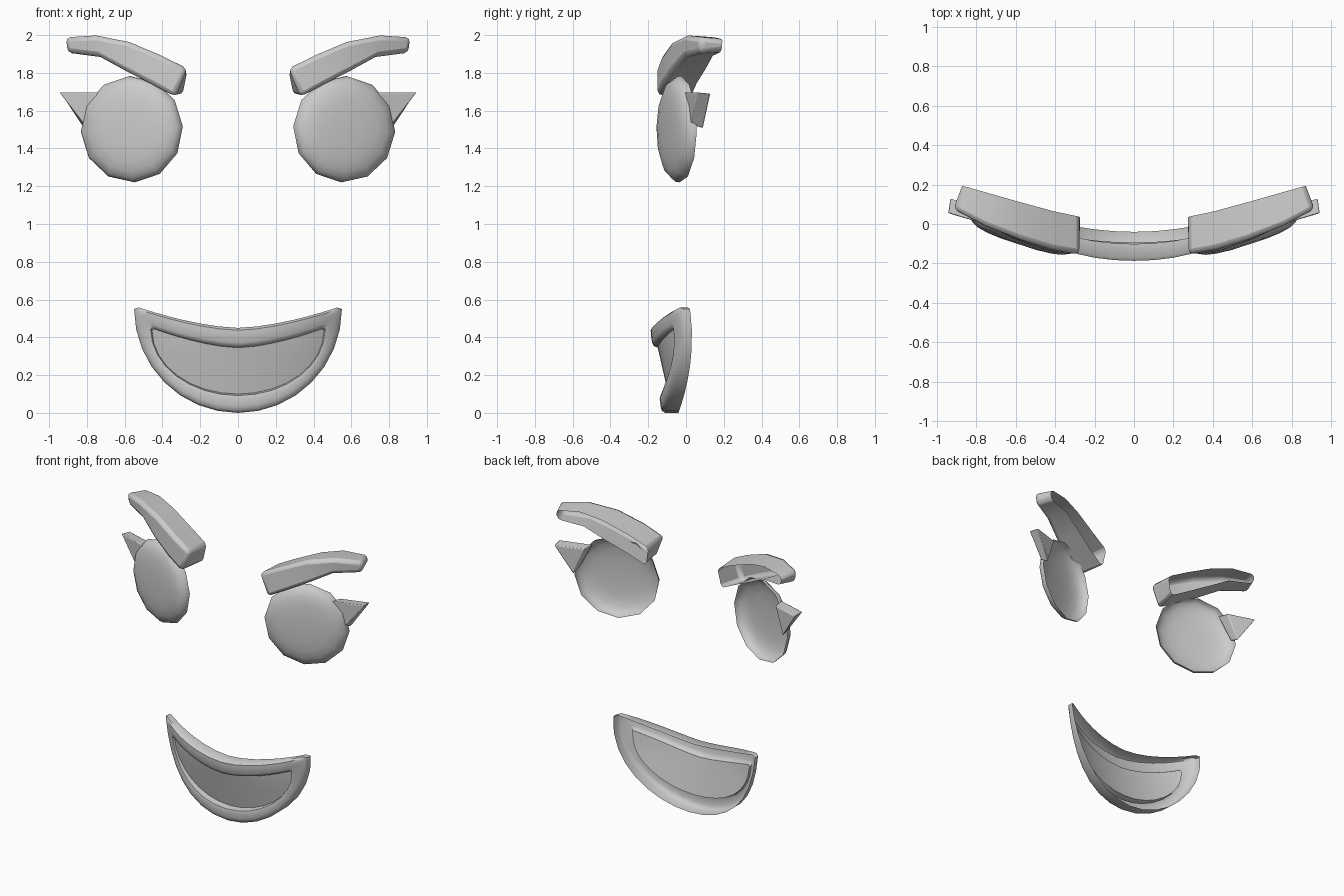
import bpy, bmesh, math
from mathutils import Vector, Matrix

if "Cube" in bpy.data.objects:
    bpy.data.objects.remove(bpy.data.objects["Cube"])

grey = bpy.data.materials.new("plain grey")
grey.diffuse_color = (0.6, 0.6, 0.6, 1)
grey.use_nodes = True
grey.node_tree.nodes["Principled BSDF"].inputs["Base Color"].default_value = grey.diffuse_color


def make(name, verts, faces, bevel=0.0, angle=40):
    """Mesh object with consistent normals, optional rounded edges, smooth shading."""
    me = bpy.data.meshes.new(name)
    me.from_pydata([tuple(v) for v in verts], [], faces)
    bm = bmesh.new()
    bm.from_mesh(me)
    bmesh.ops.remove_doubles(bm, verts=bm.verts, dist=1e-5)
    bmesh.ops.recalc_face_normals(bm, faces=bm.faces)
    # open shells: make sure the front side points to -y
    if sum(f.normal.y * f.calc_area() for f in bm.faces) > 1e-4:
        bmesh.ops.reverse_faces(bm, faces=bm.faces)
    bm.to_mesh(me)
    bm.free()
    ob = bpy.data.objects.new(name, me)
    bpy.context.collection.objects.link(ob)
    me.materials.append(grey)
    if bevel:
        m = ob.modifiers.new("round", "BEVEL")
        m.width, m.segments, m.limit_method = bevel, 2, "ANGLE"
        m.angle_limit = math.radians(40)
    bpy.ops.object.select_all(action="DESELECT")
    bpy.context.view_layer.objects.active = ob
    ob.select_set(True)
    bpy.ops.object.shade_smooth_by_angle(angle=math.radians(angle))
    return ob


def bridge(a, b, n, closed=True):
    """Quads between two rows of n vertices starting at a and b."""
    return [(a + i, a + (i + 1) % n, b + (i + 1) % n, b + i)
            for i in range(n if closed else n - 1)]


def pair(name, verts, faces, **kw):
    """Build a part for both sides of the face."""
    for side, s in (("left", -1), ("right", 1)):
        make(f"{side}_{name}", [(v[0] * s, v[1], v[2]) for v in verts], faces, **kw)


# Eyes: twelve-sided domed shells turned outward, open at the back
N = 12
turn = Matrix.Translation((0.56, -0.03, 1.502)) @ Matrix.Rotation(math.radians(18), 4, "Z")
rings = [(0.282, 0.0), (0.28, -0.02), (0.262, -0.042), (0.225, -0.06), (0.17, -0.071), (0.09, -0.077)]
verts = [turn @ Vector((r * math.cos(a), y, r * math.sin(a)))
         for r, y in rings
         for a in [math.radians(-3 + 360 / N * i) for i in range(N)]]
faces = [f for k in range(len(rings) - 1) for f in bridge(k * N, k * N + N, N)]
faces.append(tuple(range((len(rings) - 1) * N, len(rings) * N)))
pair("eye", verts, faces, angle=60)

# Eyelashes: tapered wedges at the outer edge of each eye
front = [(0.73, -0.008, 1.697), (0.812, 0.025, 1.525), (0.945, 0.055, 1.697)]
back = [(0.745, 0.07, 1.69), (0.815, 0.09, 1.505), (0.935, 0.13, 1.69)]
pair("eyelash", front + back, bridge(0, 3, 3) + [(0, 1, 2), (3, 4, 5)], bevel=0.006)

# Eyebrows: arched hollow bars, open at the back
# top x, z, bottom x, z, front y, back y
stations = [(0.268, 1.825, 0.335, 1.672, -0.155, 0.035),
            (0.41, 1.895, 0.46, 1.738, -0.13, 0.065),
            (0.575, 1.965, 0.60, 1.81, -0.08, 0.11),
            (0.76, 2.0, 0.735, 1.883, -0.01, 0.15),
            (0.92, 1.99, 0.91, 1.905, 0.075, 0.195)]
verts = []
for tx, tz, bx, bz, yf, yb in stations:
    verts += [(tx - 0.045 * (tx > 0.7), yb, tz - 0.012), (tx, yf, tz),
              (bx, yf, bz), (bx - 0.04, yb - 0.008, bz + 0.008)]
faces = [f for k in range(4) for f in bridge(4 * k, 4 * k + 4, 4, closed=False)]
faces += [(0, 1, 2, 3), (16, 17, 18, 19)]
pair("eyebrow", verts, faces, bevel=0.026)

# Mouth: curved crescent shell with a raised lip around a recessed panel
M = 17


def crescent(xl, zl, drop, xu, zu, rise):
    """Lower arc left to right, then upper arc right to left, as (x, z)."""
    ts = [2 * i / (M - 1) - 1 for i in range(M)]
    low = [(xl * math.sin(t * math.pi / 2), zl - drop * math.cos(t * math.pi / 2)) for t in ts]
    up = [(xu * math.sin(t * math.pi / 2), zu + rise * abs(math.sin(t * math.pi / 2)) ** 1.6) for t in ts]
    return low + up[::-1]


outer = crescent(0.55, 0.55, 0.55, 0.525, 0.45, 0.108)
inner = crescent(0.455, 0.435, 0.335, 0.445, 0.345, 0.1)


def on_face(x, z, depth):
    thick = 0.09 - 0.045 * (x / 0.55) ** 4
    return (x, -0.04 - 0.136 * z + 0.45 * x * x - depth * thick, z)


def floor_depth(z):
    return 0.45 + 0.25 * min(1, max(0, (z - 0.1) / 0.25))


# blend from outer to inner outline, depth towards the front
profile = [(0.0, 0.0), (0.0, 0.78), (0.12, 0.97), (0.35, 1.0),
           (0.75, 0.99), (0.92, 0.92), (1.0, None)]
L = 2 * M
verts, faces = [], []
for k, (f, d) in enumerate(profile):
    for o, i in zip(outer, inner):
        x, z = o[0] + (i[0] - o[0]) * f, o[1] + (i[1] - o[1]) * f
        verts.append(on_face(x, z, floor_depth(z) if d is None else d))
    if k:
        faces += bridge((k - 1) * L, k * L, L)

# recessed panel
start, ring = len(verts), (len(profile) - 1) * L
for s in range(5):
    for i in range(M):
        lo, up = inner[i], inner[L - 1 - i]
        x, z = lo[0] + (up[0] - lo[0]) * s / 4, lo[1] + (up[1] - lo[1]) * s / 4
        verts.append(on_face(x, z, floor_depth(z)))
for s in range(4):
    faces += bridge(start + s * M, start + (s + 1) * M, M, closed=False)
# close the short panel ends against the lip
for e, a, b in ((0, ring, ring + L - 1), (M - 1, ring + M - 1, ring + M)):
    faces.append((a, start + M + e, start + 2 * M + e, start + 3 * M + e, b))
make("mouth", verts, faces, angle=45)
